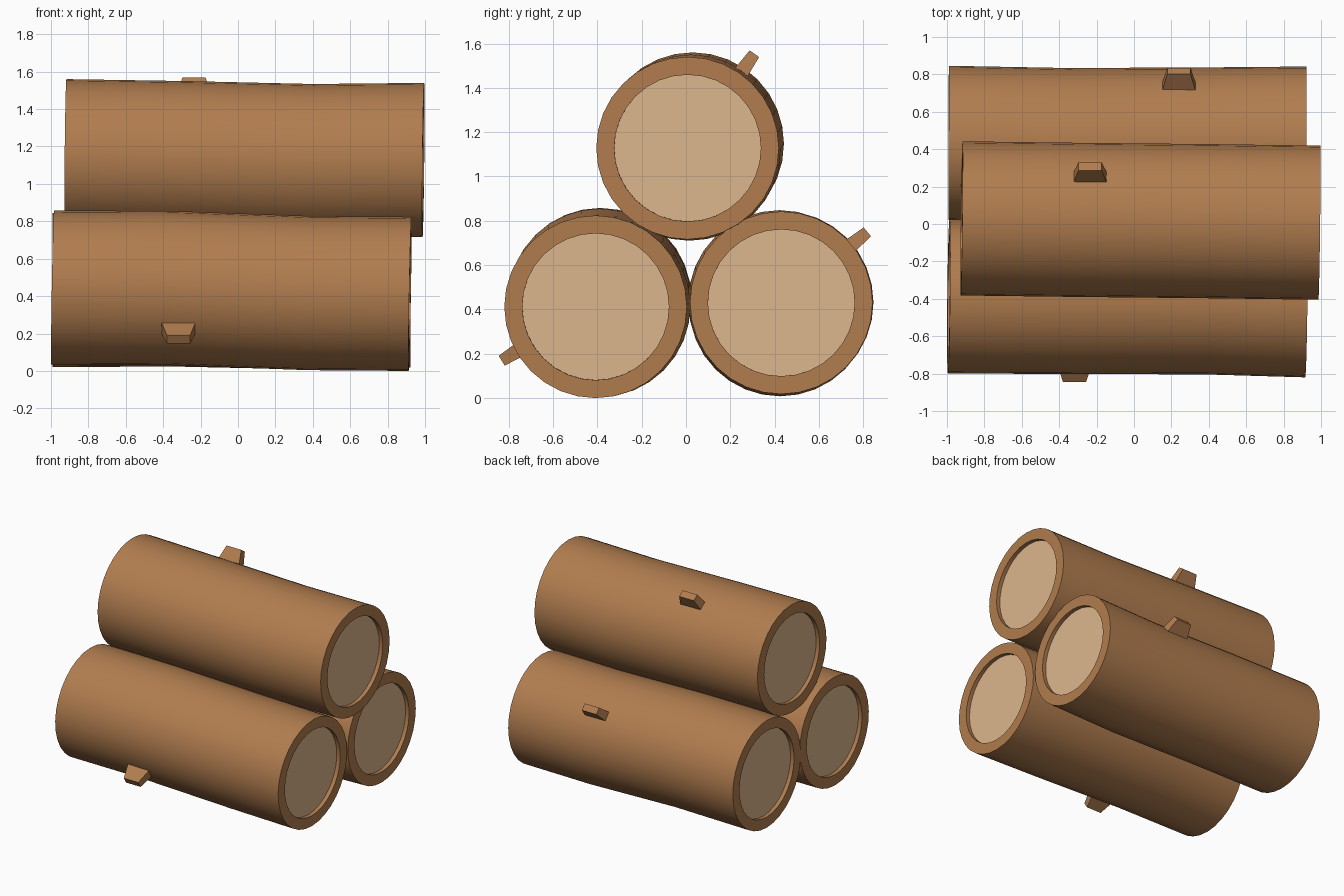
import bpy, bmesh, math
from mathutils import Vector

if "Cube" in bpy.data.objects:
    bpy.data.objects.remove(bpy.data.objects["Cube"])

SIDES, RADIUS, INNER, RECESS = 32, 0.412, 0.331, 0.03


def material(name, color):
    m = bpy.data.materials.new(name)
    m.diffuse_color = (*color, 1)
    m.use_nodes = True
    m.node_tree.nodes["Principled BSDF"].inputs["Base Color"].default_value = m.diffuse_color
    return m


bark = material("bark", (0.44, 0.205, 0.078))
wood = material("cut_wood", (0.72, 0.475, 0.27))


def finish(name, bm, mat, smooth=False):
    bmesh.ops.recalc_face_normals(bm, faces=bm.faces)
    mesh = bpy.data.meshes.new(name)
    bm.to_mesh(mesh)
    bm.free()
    mesh.materials.append(mat)
    ob = bpy.data.objects.new(name, mesh)
    bpy.context.collection.objects.link(ob)
    if smooth:
        bpy.ops.object.select_all(action='DESELECT')
        bpy.context.view_layer.objects.active = ob
        ob.select_set(True)
        bpy.ops.object.shade_smooth_by_angle(angle=math.radians(35))
    return ob


def log(name, path):
    path = [Vector(p) for p in path]
    axis = (path[-1] - path[0]).normalized()
    v = axis.cross(Vector((0, 1, 0))).normalized()
    u = v.cross(axis)

    def ring(bm, c, r):
        angles = [2 * math.pi * i / SIDES for i in range(SIDES)]
        return [bm.verts.new(c + r * (u * math.cos(a) + v * math.sin(a))) for a in angles]

    # bark shell: recess wall, rim, bent side, rim, recess wall
    ends = (path[0] + axis * RECESS, path[-1] - axis * RECESS)
    sections = ([(ends[0], INNER), (path[0], INNER)]
                + [(p, RADIUS) for p in path]
                + [(path[-1], INNER), (ends[1], INNER)])
    bm = bmesh.new()
    rings = [ring(bm, c, r) for c, r in sections]
    for a, b in zip(rings, rings[1:]):
        for i in range(SIDES):
            j = (i + 1) % SIDES
            bm.faces.new((a[i], a[j], b[j], b[i]))
    # cut wood end discs close the shell
    caps = [bm.faces.new(rings[0][::-1]), bm.faces.new(rings[-1])]
    for f in caps:
        f.material_index = 1
    finish(name, bm, bark, True).data.materials.append(wood)


def branch_stub(name, x, y, z, degrees):
    # tapered four-sided peg pointing out from the log axis at (y, z)
    a = math.radians(degrees)
    out = Vector((0, math.cos(a), math.sin(a)))
    side = Vector((0, -math.sin(a), math.cos(a)))
    bm = bmesh.new()
    rings = []
    for r, w, h in ((0.36, 0.098, 0.037), (0.503, 0.062, 0.026)):
        c = Vector((x, y, z)) + out * r
        rings.append([bm.verts.new(c + Vector((sx * w, 0, 0)) + side * sy * h)
                      for sx, sy in ((-1, -1), (1, -1), (1, 1), (-1, 1))])
    a, b = rings
    bm.faces.new(a)
    bm.faces.new(b)
    for i in range(4):
        j = (i + 1) % 4
        bm.faces.new((a[i], a[j], b[j], b[i]))
    finish(name, bm, bark)


# three slightly crooked stacked logs
log("front_log", [(-0.991, -0.387, 0.446), (-0.36, -0.39, 0.443),
                  (0.38, -0.392, 0.416), (0.92, -0.408, 0.412)])
log("back_log", [(-0.991, 0.434, 0.432), (-0.36, 0.422, 0.436),
                 (0.36, 0.425, 0.42), (0.922, 0.43, 0.43)])
log("top_log", [(-0.922, 0.03, 1.148), (-0.3, 0.022, 1.138),
                (0.4, 0.015, 1.122), (0.991, 0.007, 1.128)])

branch_stub("front_branch_stub", -0.318, -0.405, 0.435, 212)
branch_stub("back_branch_stub", 0.24, 0.43, 0.43, 39.5)
branch_stub("top_branch_stub", -0.235, 0.02, 1.142, 55)
